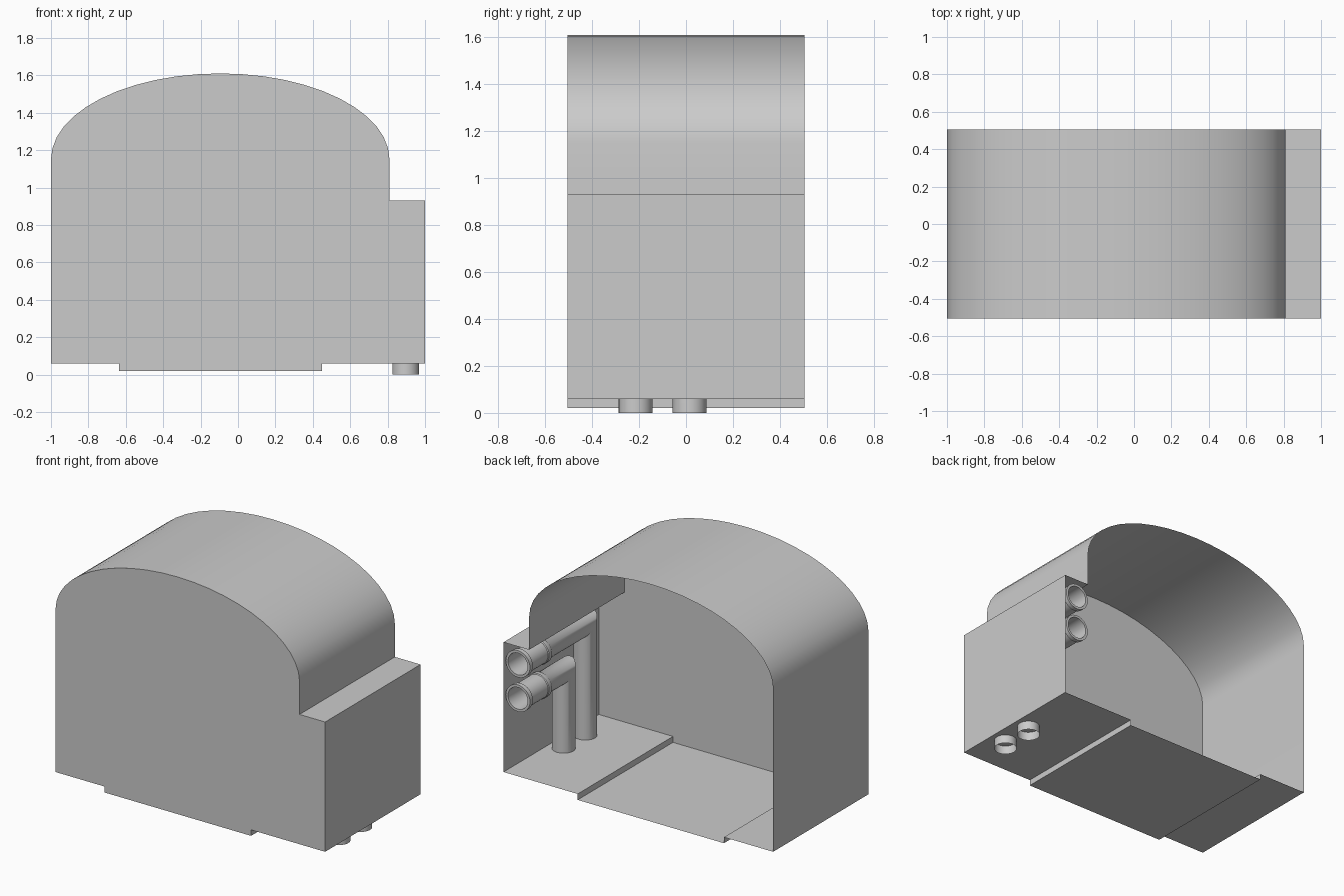
import bpy, bmesh, math

if "Cube" in bpy.data.objects:
    bpy.data.objects.remove(bpy.data.objects["Cube"])


def make_object(name, bm, angle):
    mesh = bpy.data.meshes.new(name)
    bm.to_mesh(mesh)
    bm.free()
    ob = bpy.data.objects.new(name, mesh)
    bpy.context.collection.objects.link(ob)
    bpy.ops.object.select_all(action='DESELECT')
    ob.select_set(True)
    bpy.context.view_layer.objects.active = ob
    bpy.ops.object.shade_smooth_by_angle(angle=math.radians(angle))
    return ob


# Housing: thin shell, closed at the front and open at the back
DEPTH = 0.505
outline = [(-1, 0.06), (-0.635, 0.06), (-0.635, 0.02), (0.45, 0.02),
           (0.45, 0.06), (1, 0.06), (1, 0.93), (0.81, 0.93)]
ARCH = 24
for i in range(ARCH + 1):
    a = math.pi * i / ARCH
    outline.append((-0.095 + 0.905 * math.cos(a), 1.15 + 0.46 * math.sin(a)))

bm = bmesh.new()
front = [bm.verts.new((x, -DEPTH, z)) for x, z in outline]
back = [bm.verts.new((x, DEPTH, z)) for x, z in outline]
bm.faces.new(front)
n = len(outline)
for i in range(n):
    j = (i + 1) % n
    bm.faces.new((front[j], front[i], back[i], back[j]))
make_object("housing_shell", bm, 35)


# Pipes: riser through the floor, mitred elbow, socket facing the back
def pipe(name, y0, zc, x0=0.897, r=0.072, sides=32):
    # each ring: (radius, function giving y and z from the ring offset)
    rings = [(r, lambda s: (y0 + s, 0.0)),
             (r, lambda s: (y0 + s, zc - s))]
    socket = [(r, 0.24), (0.085, 0.26), (0.085, 0.29), (0.080, 0.295),
              (0.080, 0.465), (0.090, 0.47), (0.090, 0.50),
              (0.073, 0.50), (0.070, 0.25)]
    for rad, y in socket:
        rings.append((rad, lambda s, y=y: (y, zc - s)))
    bm = bmesh.new()
    prev = None
    for rad, place in rings:
        ring = []
        for k in range(sides):
            a = 2 * math.pi * k / sides
            y, z = place(rad * math.sin(a))
            ring.append(bm.verts.new((x0 + rad * math.cos(a), y, z)))
        if prev:
            for k in range(sides):
                m = (k + 1) % sides
                bm.faces.new((prev[k], prev[m], ring[m], ring[k]))
        prev = ring
    make_object(name, bm, 35)


pipe("upper_pipe", -0.215, 0.81)
pipe("lower_pipe", 0.015, 0.58)
